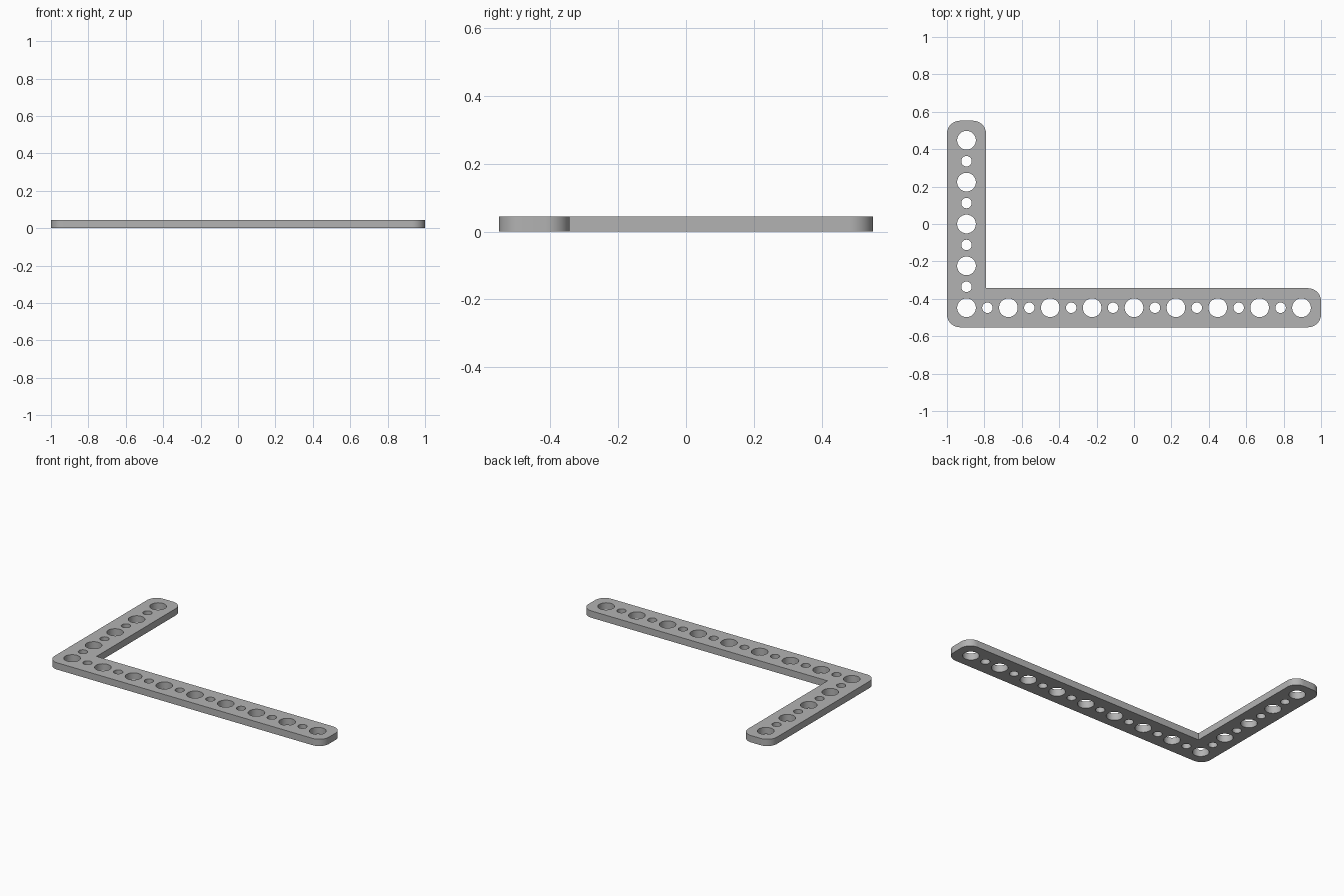
import bpy
import bmesh
from math import cos, sin, pi, radians

PITCH = 0.2239      # spacing of the large holes
HALF = 0.1045       # half the width of an arm
THICK = 0.045
CORNER = 0.07
BIG, SMALL = 0.05, 0.028
X0, Y0 = -4 * PITCH, -2 * PITCH   # centre of the elbow hole

cube = bpy.data.objects.get("Cube")
if cube:
    bpy.data.objects.remove(cube, do_unlink=True)


def arc(cx, cy, r, start, end, steps):
    """Points along an arc, angles in degrees."""
    angles = [radians(start + (end - start) * i / steps) for i in range(steps + 1)]
    return [(cx + r * cos(a), cy + r * sin(a)) for a in angles]


def add_loop(curve, points):
    spline = curve.splines.new('POLY')
    spline.points.add(len(points) - 1)
    for p, (x, y) in zip(spline.points, points):
        p.co = (x, y, 0, 1)
    spline.use_cyclic_u = True


# L-shaped outline: rounded outer corners, sharp inner corner
left, right = X0 - HALF, -X0 + HALF
low, high = Y0 - HALF, -Y0 + HALF
arm_x, arm_y = X0 + HALF, Y0 + HALF
c = CORNER
outline = arc(left + c, low + c, c, 180, 270, 12)
outline += arc(right - c, low + c, c, 270, 360, 12)
outline += arc(right - c, arm_y - c, c, 0, 90, 12)
outline += [(arm_x, arm_y)]
outline += arc(arm_x - c, high - c, c, 0, 90, 12)
outline += arc(left + c, high - c, c, 90, 180, 12)

profile = bpy.data.curves.new("bracket_profile", 'CURVE')
profile.dimensions = '2D'
profile.fill_mode = 'BOTH'
profile.extrude = THICK / 2
add_loop(profile, outline)

# Alternating large and small holes along both arms
centres = [(X0 + i * PITCH / 2, Y0, i) for i in range(17)]
centres += [(X0, Y0 + i * PITCH / 2, i) for i in range(1, 9)]
for x, y, i in centres:
    add_loop(profile, arc(x, y, SMALL if i % 2 else BIG, 0, 360, 40)[:-1])

# Turn the extruded profile into a solid mesh
bracket = bpy.data.objects.new("angle_bracket", profile)
bpy.context.collection.objects.link(bracket)
bpy.ops.object.select_all(action='DESELECT')
bracket.select_set(True)
bpy.context.view_layer.objects.active = bracket
bpy.ops.object.convert(target='MESH')
bracket = bpy.context.view_layer.objects.active
bracket.name = "angle_bracket"

bm = bmesh.new()
bm.from_mesh(bracket.data)
bmesh.ops.remove_doubles(bm, verts=bm.verts, dist=0.0001)
bmesh.ops.translate(bm, verts=bm.verts, vec=(0, 0, THICK / 2))
bmesh.ops.recalc_face_normals(bm, faces=bm.faces)
bm.to_mesh(bracket.data)
bm.free()
bpy.ops.object.shade_smooth_by_angle(angle=radians(30))

# Plain grey metal
grey = bpy.data.materials.new("grey_metal")
grey.use_nodes = True
grey.diffuse_color = (0.45, 0.45, 0.45, 1)
grey.node_tree.nodes["Principled BSDF"].inputs["Base Color"].default_value = (0.45, 0.45, 0.45, 1)
bracket.data.materials.clear()
bracket.data.materials.append(grey)
